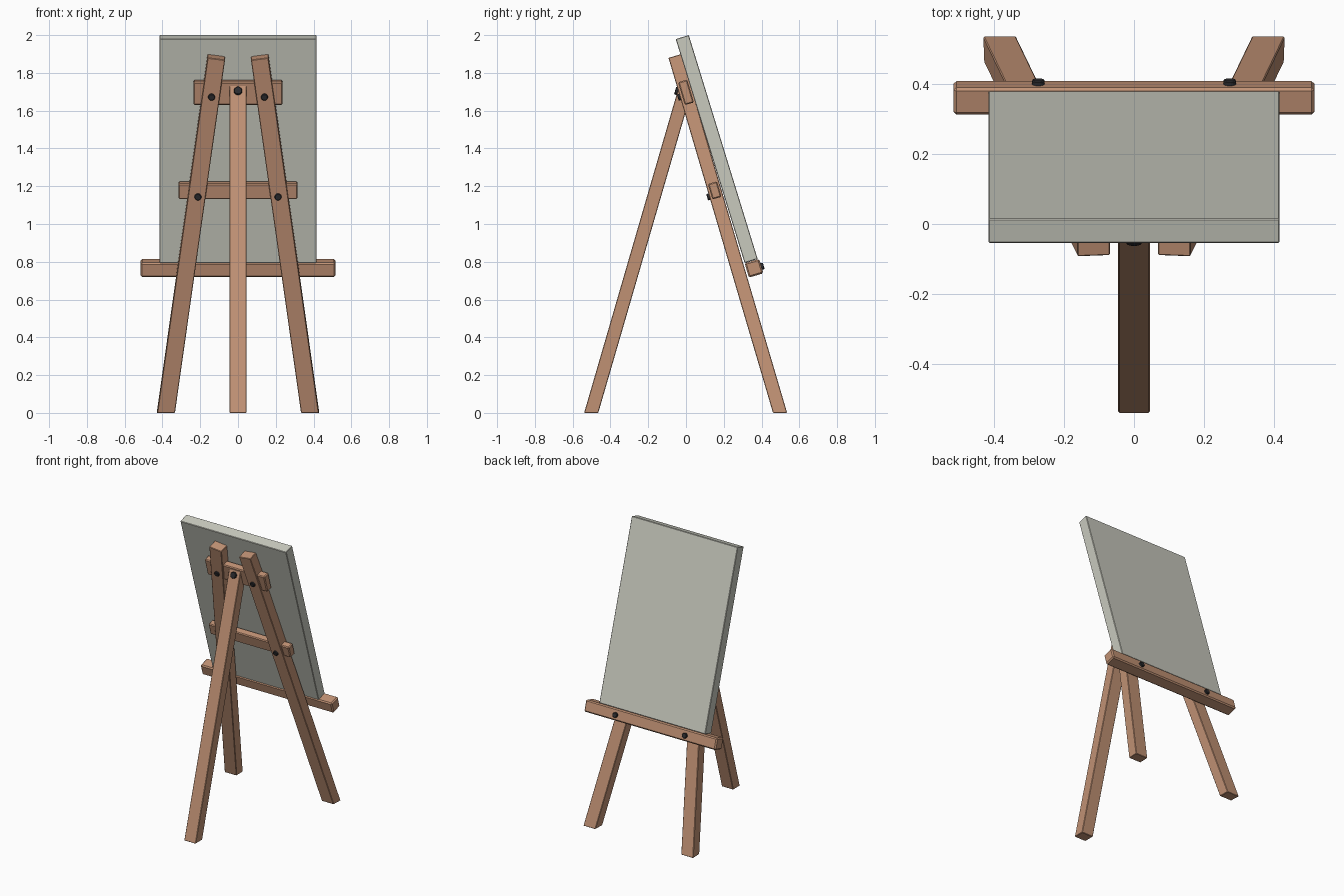
import bpy, bmesh, math
from mathutils import Matrix, Vector

if "Cube" in bpy.data.objects:
    bpy.data.objects.remove(bpy.data.objects["Cube"])


def material(name, rgb):
    m = bpy.data.materials.new(name)
    m.diffuse_color = (*rgb, 1)
    m.use_nodes = True
    m.node_tree.nodes["Principled BSDF"].inputs["Base Color"].default_value = m.diffuse_color
    return m


WOOD = material("warm wood", (0.53, 0.285, 0.175))
CLOTH = material("pale grey canvas", (0.58, 0.585, 0.515))
METAL = material("dark metal", (0.025, 0.025, 0.028))


def rot(tilt, splay=0):
    return (Matrix.Rotation(math.radians(tilt), 4, 'X')
            @ Matrix.Rotation(math.radians(splay), 4, 'Y'))


def finish(name, bm, mat, bevel=0.0):
    if bevel:
        bmesh.ops.bevel(bm, geom=bm.edges[:], offset=bevel, segments=1,
                        affect='EDGES', profile=0.5)
    bmesh.ops.recalc_face_normals(bm, faces=bm.faces[:])
    me = bpy.data.meshes.new(name)
    bm.to_mesh(me)
    bm.free()
    me.materials.append(mat)
    ob = bpy.data.objects.new(name, me)
    bpy.context.collection.objects.link(ob)
    return ob


def box(name, size, centre, tilt, mat, bevel):
    bm = bmesh.new()
    bmesh.ops.create_cube(bm, size=1, matrix=Matrix.Translation(centre)
                          @ rot(tilt) @ Matrix.Diagonal((*size, 1)))
    finish(name, bm, mat, bevel)


def leg(name, foot, width, depth, length, tilt, splay=0):
    # beam run past the floor, then cut level at z = 0
    bm = bmesh.new()
    low = 0.15
    bmesh.ops.create_cube(
        bm, size=1,
        matrix=Matrix.Translation(foot) @ rot(tilt, splay)
        @ Matrix.Translation((0, 0, (length - low) / 2))
        @ Matrix.Diagonal((width, depth, length + low, 1)))
    cut = bmesh.ops.bisect_plane(bm, geom=bm.verts[:] + bm.edges[:] + bm.faces[:],
                                 plane_co=(0, 0, 0), plane_no=(0, 0, -1),
                                 clear_outer=True)
    edges = [e for e in cut["geom_cut"] if isinstance(e, bmesh.types.BMEdge)]
    bmesh.ops.contextual_create(bm, geom=edges)
    finish(name, bm, WOOD, 0.003)


def bolt(name, centre, tilt, radius=0.019):
    # short cylinder with a chamfered head, axis along the board normal
    bm = bmesh.new()
    bmesh.ops.create_cone(bm, cap_ends=True, segments=8, radius1=radius,
                          radius2=radius, depth=0.03,
                          matrix=Matrix.Translation(centre) @ rot(tilt)
                          @ Matrix.Rotation(math.pi / 2, 4, 'X')
                          @ Matrix.Rotation(math.pi / 8, 4, 'Z'))
    finish(name, bm, METAL, 0.003)


TILT = 16.4
BACK = -16.2
T = math.tan(math.radians(TILT))


def on_leg(x, z, offset):
    # point at height z on the plane of the two legs, moved along its normal
    p = Vector((x, 0.498 - T * z, z))
    return p + rot(TILT).to_3x3() @ Vector((0, offset, 0))


# Splayed pair of legs under the canvas, with their bolts
for side, s in (("left", -1), ("right", 1)):
    leg("front_leg_" + side, (s * 0.382, 0.498, 0), 0.093, 0.072, 1.982, TILT, -s * 7.75)
    bolt("upper_bolt_" + side, on_leg(s * 0.14, 1.683, -0.033), TILT)
    bolt("middle_bolt_" + side, on_leg(s * 0.212, 1.155, -0.033), TILT)
    bolt("ledge_bolt_" + side, on_leg(s * 0.273, 0.74, 0.122), TILT)

# Prop leg and its pivot bolt
leg("prop_leg", (0, -0.502, 0), 0.09, 0.072, 1.803, BACK)
bolt("prop_bolt", (0, -0.043, 1.703), BACK, 0.023)

# Crossbars, ledge and canvas
box("upper_crossbar", (0.47, 0.05, 0.126), (0, 0.0, 1.697), TILT, WOOD, 0.006)
box("middle_crossbar", (0.63, 0.05, 0.085), (0, 0.152, 1.178), TILT, WOOD, 0.006)
box("ledge", (1.03, 0.08, 0.08), (0, 0.36, 0.766), TILT, WOOD, 0.008)
box("canvas", (0.83, 0.0725, 1.24), (0, 0.1625, 1.397), 17.1, CLOTH, 0.003)
